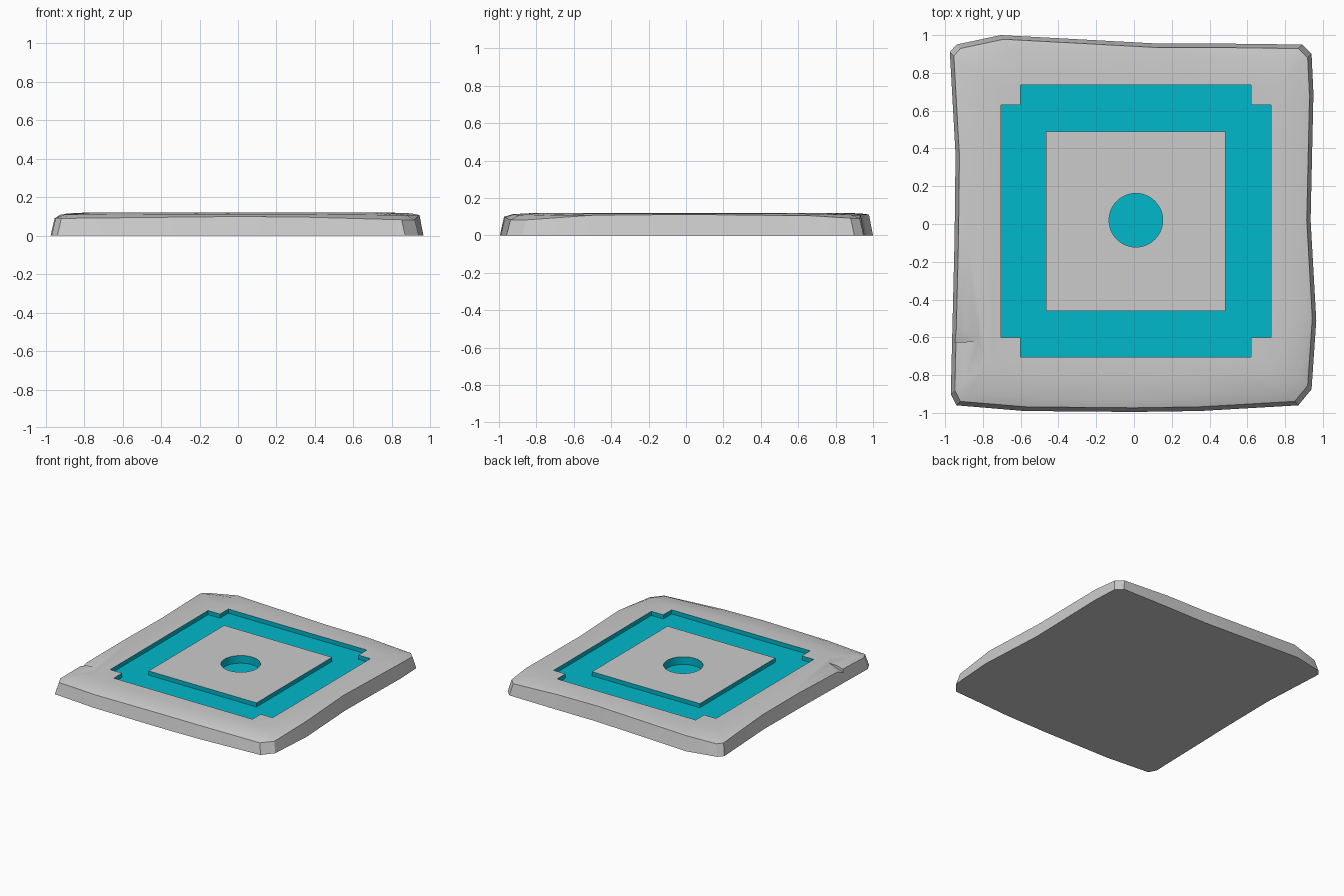
import bpy, bmesh, math

if "Cube" in bpy.data.objects:
    bpy.data.objects.remove(bpy.data.objects["Cube"])

TOP = 0.121


def finish(bm, name):
    bmesh.ops.recalc_face_normals(bm, faces=bm.faces)
    me = bpy.data.meshes.new(name)
    bm.to_mesh(me)
    bm.free()
    ob = bpy.data.objects.new(name, me)
    bpy.context.collection.objects.link(ob)
    return ob


def cut(target, cutter):
    mod = target.modifiers.new("cut", 'BOOLEAN')
    mod.operation = 'DIFFERENCE'
    mod.solver = 'EXACT'
    mod.object = cutter
    bpy.context.view_layer.objects.active = target
    bpy.ops.object.modifier_apply(modifier=mod.name)
    bpy.data.objects.remove(cutter)


# Worn outline: x, y, height of the rim, clockwise from the back left
outline = [
    (-0.94, 0.95, 0.09), (-0.705, 1.0, 0.112), (0.13, 0.955, 0.113), (0.48, 0.955, 0.11),
    (0.89, 0.95, 0.09), (0.94, 0.90, 0.092), (0.95, 0.69, 0.105), (0.935, 0.02, 0.112),
    (0.965, -0.51, 0.108), (0.94, -0.875, 0.083), (0.87, -0.96, 0.083), (0.35, -0.99, 0.097),
    (0.0, -0.995, 0.10), (-0.58, -0.99, 0.094), (-0.94, -0.96, 0.09), (-0.97, -0.90, 0.092),
    (-0.95, -0.08, 0.108), (-0.945, 0.37, 0.105), (-0.975, 0.91, 0.092),
]

# Stone slab: base, rim, soft shoulder, flat top
bm = bmesh.new()
rings = []
for scale, lift in ((1.0, None), (0.978, 0.0), (0.93, 0.65), (0.80, 1.0)):
    ring = []
    for x, y, h in outline:
        z = 0.0 if lift is None else h + (TOP - h) * lift
        ring.append(bm.verts.new((x * scale, y * scale, z)))
    rings.append(ring)
n = len(outline)
for a, b in zip(rings, rings[1:]):
    for i in range(n):
        j = (i + 1) % n
        bm.faces.new((a[i], a[j], b[j], b[i]))
bm.faces.new(rings[0])
bm.faces.new(rings[-1])
slab = finish(bm, "stone_slab")

# Square groove with stepped corners
xs = (-0.705, -0.60, -0.465, 0.485, 0.62, 0.725)
ys = (-0.705, -0.60, -0.46, 0.49, 0.63, 0.735)
bm = bmesh.new()
grid = [[bm.verts.new((x, y, 0.088)) for y in ys] for x in xs]
for i in range(5):
    for j in range(5):
        corner = i in (0, 4) and j in (0, 4)
        centre = 1 < i < 3 and 1 < j < 3
        if not corner and not centre:
            bm.faces.new((grid[i][j], grid[i + 1][j], grid[i + 1][j + 1], grid[i][j + 1]))
bmesh.ops.delete(bm, geom=[v for v in bm.verts if not v.link_faces], context='VERTS')
up = bmesh.ops.extrude_face_region(bm, geom=bm.faces[:], use_keep_orig=True)
bmesh.ops.translate(bm, vec=(0, 0, 0.1),
                    verts=[g for g in up['geom'] if isinstance(g, bmesh.types.BMVert)])
cut(slab, finish(bm, "groove_cutter"))

# Round central hole
bm = bmesh.new()
bmesh.ops.create_cone(bm, cap_ends=True, segments=48, radius1=0.142, radius2=0.142, depth=0.2)
bmesh.ops.translate(bm, vec=(0.01, 0.02, 0.16), verts=bm.verts)
cut(slab, finish(bm, "hole_cutter"))

# Chipped notch in the left edge
bm = bmesh.new()
for p in ((-0.815, -0.62, 0.119), (-1.02, -0.44, 0.115), (-1.02, -0.63, 0.045),
          (-0.815, -0.62, 0.16), (-1.02, -0.44, 0.16), (-1.02, -0.63, 0.16)):
    bm.verts.new(p)
bmesh.ops.convex_hull(bm, input=bm.verts)
cut(slab, finish(bm, "notch_cutter"))

# Cyan inlay on the floors and walls of the carving
cyan = bpy.data.materials.new("cyan_inlay")
cyan.diffuse_color = (0.0, 0.48, 0.60, 1)
cyan.use_nodes = True
cyan.node_tree.nodes["Principled BSDF"].inputs["Base Color"].default_value = cyan.diffuse_color
slab.data.materials.clear()
slab.data.materials.append(None)
slab.data.materials.append(cyan)
for p in slab.data.polygons:
    c = p.center
    carved = max(abs(c.x), abs(c.y)) < 0.74 and 0.02 < c.z < 0.117
    p.material_index = 1 if carved else 0

bpy.ops.object.select_all(action='DESELECT')
slab.select_set(True)
bpy.context.view_layer.objects.active = slab
bpy.ops.object.shade_smooth_by_angle(angle=math.radians(25))
